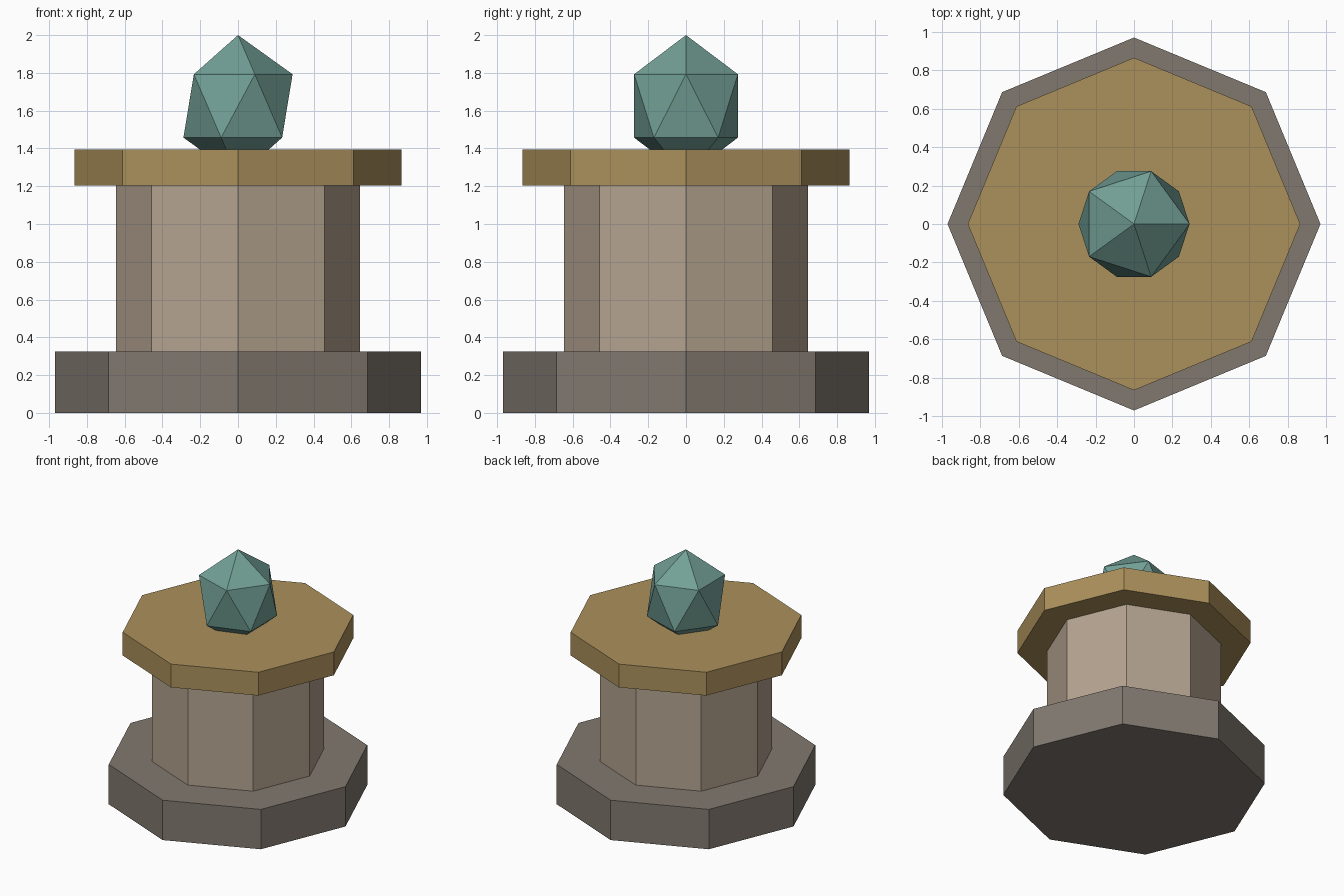
import bpy

old = bpy.data.objects.get("Cube")
if old:
    bpy.data.objects.remove(old, do_unlink=True)


def material(name, rgb):
    mat = bpy.data.materials.new(name)
    mat.use_nodes = True
    mat.diffuse_color = (*rgb, 1)
    mat.node_tree.nodes["Principled BSDF"].inputs["Base Color"].default_value = (*rgb, 1)
    return mat


def finish(name, mat):
    obj = bpy.context.object
    obj.name = obj.data.name = name
    obj.data.materials.append(mat)
    return obj


def octagon(name, radius, bottom, top, mat):
    bpy.ops.mesh.primitive_cylinder_add(
        vertices=8, radius=radius, depth=top - bottom,
        location=(0, 0, (bottom + top) / 2))
    return finish(name, mat)


dark_stone = material("dark stone", (0.22, 0.19, 0.16))
pale_stone = material("pale stone", (0.46, 0.37, 0.28))
bronze = material("bronze", (0.41, 0.28, 0.105))
teal = material("teal crystal", (0.17, 0.35, 0.305))

# Stacked octagonal pedestal
octagon("base", 0.97, 0, 0.325, dark_stone)
octagon("column", 0.647, 0.325, 1.205, pale_stone)
octagon("top_slab", 0.865, 1.205, 1.395, bronze)

# Stretched icosahedral crystal, sunk into the slab
bpy.ops.mesh.primitive_ico_sphere_add(subdivisions=1, radius=1, location=(0, 0, 1.625))
crystal = finish("crystal", teal)
crystal.scale = (0.323, 0.323, 0.375)
